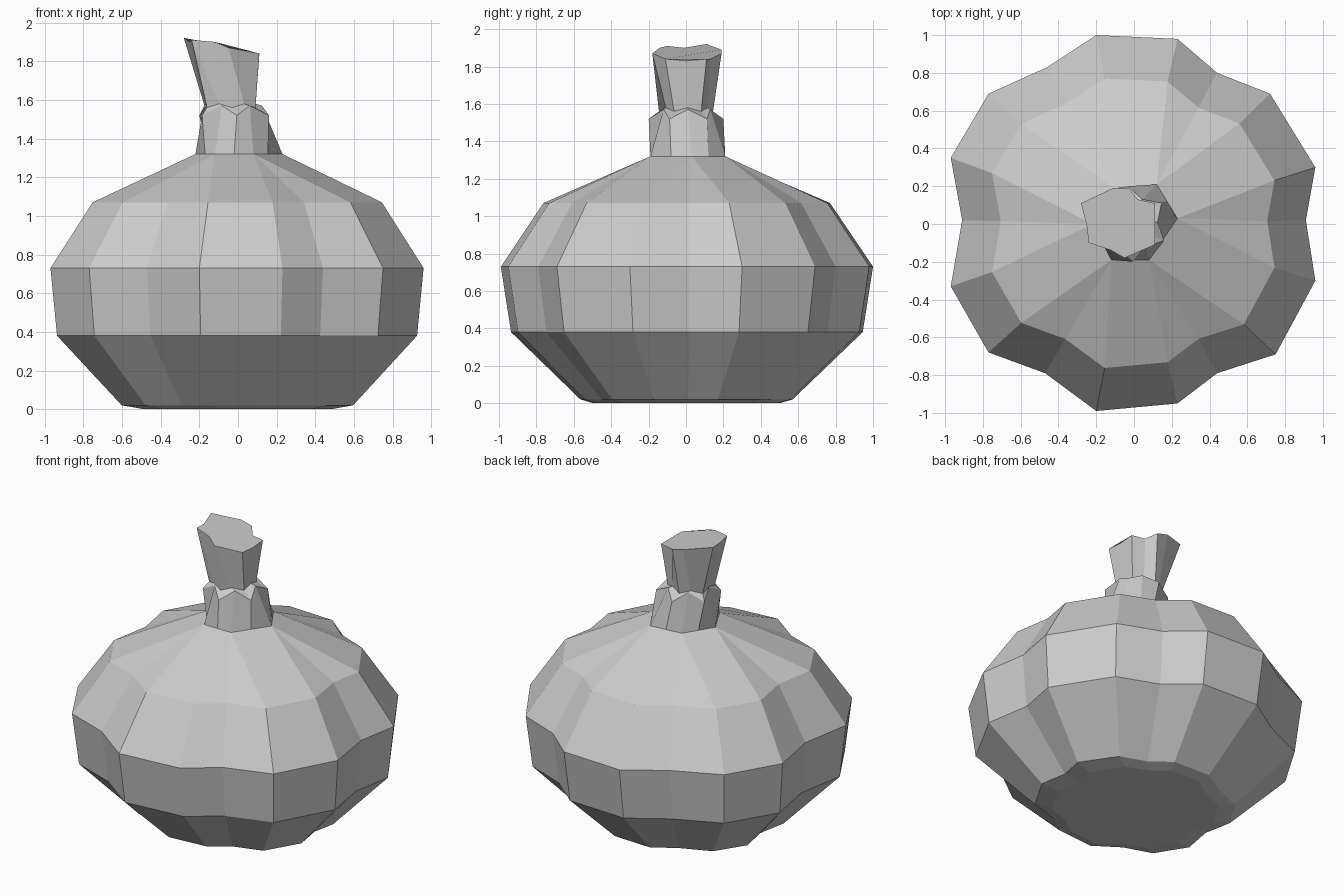
import bpy, bmesh
from math import cos, sin, radians

if "Cube" in bpy.data.objects:
    bpy.data.objects.remove(bpy.data.objects["Cube"])

# Widest outline seen from above: valley, lobe corner, lobe corner, repeated six times
outline = [(.91, .02), (.96, .30), (.72, .69), (.44, .80), (.23, .98), (-.20, 1.0),
           (-.46, .83), (-.77, .69), (-.97, .35), (-.91, .02), (-.97, -.33), (-.77, -.68),
           (-.47, -.79), (-.20, -.99), (.23, -.95), (.44, -.79), (.75, -.69), (.96, -.30)]
# Six points where the body meets the stem, one per valley
collar = [(.23, .03), (.12, .21), (-.10, .19), (-.22, 0), (-.12, -.19), (.08, -.19)]


def loft(name, rings, cap_bottom=False, cap_top=False):
    """Skin a stack of equal-length rings; coincident points are merged."""
    bm = bmesh.new()
    loops = [[bm.verts.new(p) for p in ring] for ring in rings]
    n = len(loops[0])
    for a, b in zip(loops, loops[1:]):
        for i in range(n):
            j = (i + 1) % n
            bm.faces.new((a[i], a[j], b[j], b[i]))
    if cap_bottom:
        bm.faces.new(loops[0][::-1])
    if cap_top:
        bm.faces.new(loops[-1])
    bmesh.ops.remove_doubles(bm, verts=bm.verts, dist=0.001)
    bmesh.ops.recalc_face_normals(bm, faces=bm.faces)
    mesh = bpy.data.meshes.new(name)
    bm.to_mesh(mesh)
    bm.free()
    obj = bpy.data.objects.new(name, mesh)
    bpy.context.collection.objects.link(obj)
    return obj


# Lobed body: scaled copies of the outline, then each lobe runs into the collar
def body_ring(sx, sy, z):
    return [(x * sx, y * sy, z) for x, y in outline]


body_rings = [[(x * .5, y * .5, 0) for x, y in outline],
              body_ring(.62, .57, .02),
              body_ring(.965, .945, .38),
              body_ring(1, 1, .73),
              body_ring(.775, .77, 1.07),
              [(*collar[(i + 1) // 3 % 6], 1.32) for i in range(18)]]
loft("gourd_body", body_rings, cap_bottom=True)

# Flared stem base: hexagon at the collar rising to a zigzag rim
base = []
for k in range(6):
    (x0, y0), (x1, y1) = collar[k], collar[(k + 1) % 6]
    base += [(x0, y0, 1.32), ((x0 + x1) / 2, (y0 + y1) / 2, 1.32)]


def ring12(cx, r_even, r_odd, z_even, z_odd):
    out = []
    for i in range(12):
        a = radians(30 * i + 4)
        r, z = (r_odd, z_odd) if i % 2 else (r_even, z_even)
        out.append((cx + r * cos(a), r * sin(a), z))
    return out


rim = ring12(-.02, .145, .2, 1.57, 1.52)
neck = ring12(-.04, .13, .145, 1.58, 1.56)
loft("stem_base", [base, rim, neck])

# Leaning upper stem with a slanted cut top
cut = [(.11, 0, 1.83), (.11, .11, 1.84), (.02, .13, 1.84), (-.03, .19, 1.87),
       (-.11, .19, 1.89), (-.19, .15, 1.90), (-.28, .11, 1.92), (-.25, -.01, 1.90),
       (-.24, -.10, 1.91), (-.12, -.14, 1.90), (-.05, -.18, 1.87), (.11, -.11, 1.84)]
# rotate the list so each cut point sits above its neck point
cut = [cut[k] for k in (0, 1, 2, 3, 4, 6, 7, 8, 8, 9, 10, 11)]
loft("stem", [neck, cut], cap_top=True)
